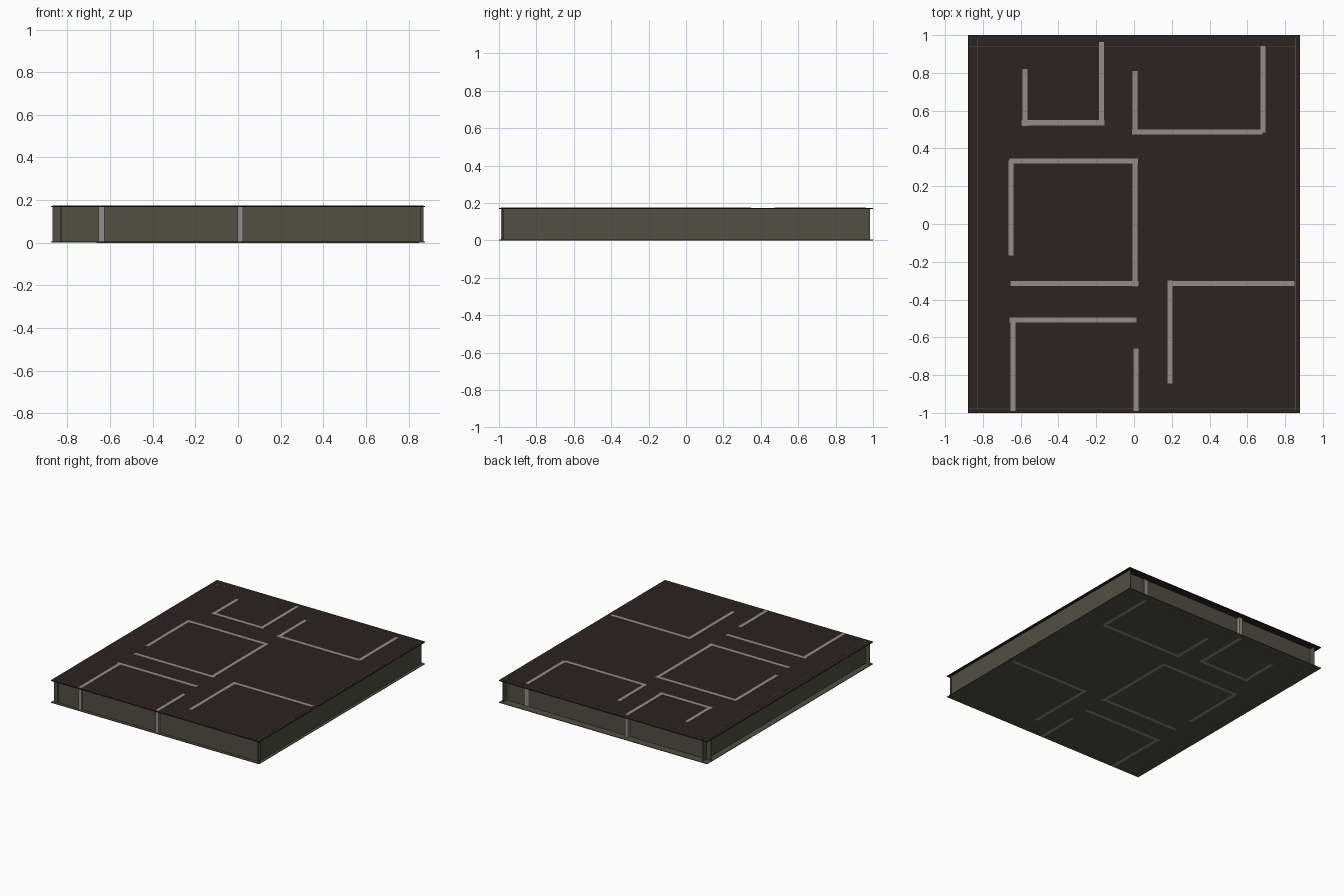
import bpy
import bmesh

if "Cube" in bpy.data.objects:
    bpy.data.objects.remove(bpy.data.objects["Cube"])


def material(name, rgb):
    m = bpy.data.materials.new(name)
    m.diffuse_color = (*rgb, 1.0)
    m.use_nodes = True
    m.node_tree.nodes["Principled BSDF"].inputs["Base Color"].default_value = m.diffuse_color
    return m


GREY = material("partition grey", (0.29, 0.27, 0.255))
OLIVE = material("olive wall", (0.08, 0.08, 0.058))
BROWN = material("dark brown", (0.026, 0.016, 0.016))


def box(name, x0, x1, y0, y1, z0, z1, mat):
    """Axis-aligned box given by its limits."""
    mesh = bpy.data.meshes.new(name)
    bm = bmesh.new()
    bmesh.ops.create_cube(bm, size=1.0)
    for v in bm.verts:
        v.co.x = x1 if v.co.x > 0 else x0
        v.co.y = y1 if v.co.y > 0 else y0
        v.co.z = z1 if v.co.z > 0 else z0
    bm.to_mesh(mesh)
    bm.free()
    mesh.materials.append(mat)
    obj = bpy.data.objects.new(name, mesh)
    bpy.context.collection.objects.link(obj)
    return obj


W, L, H = 0.878, 1.0, 0.175   # half width, half length, height
T = 0.0135                    # half thickness of the partitions

# Floor and top plates
box("floor_plate", -W, W, -L, L, 0.001, 0.005, OLIVE)
box("top_plate", -W, W, -L, L, 0.167, H - 0.002, BROWN)

# Thin outer walls, crossing each other near the corners
t = 0.002
box("front_wall", -0.87, 0.87, -0.975 - t, -0.975 + t, 0.0005, H - 0.001, OLIVE)
box("back_wall", -0.87, 0.855, 0.938 - t, 0.938 + t, 0.0005, H - 0.001, OLIVE)
box("left_wall", -0.83 - t, -0.83 + t, -0.985, 0.985, 0.0005, H - 0.001, OLIVE)
box("right_wall", 0.855 - t, 0.855 + t, -0.985, 0.985, 0.0005, H - 0.001, OLIVE)

# Partitions running along y: (x centre, y start, y end)
for i, (x, y0, y1) in enumerate([
    (-0.577, 0.52, 0.82), (-0.172, 0.523, 0.963),
    (0.005, 0.48, 0.81), (0.683, 0.485, 0.943),
    (-0.651, -0.167, 0.335), (0.005, -0.33, 0.345),
    (-0.640, -0.99, -0.51), (0.011, -0.99, -0.66),
    (0.190, -0.845, -0.30),
]):
    box(f"lengthwise_partition_{i + 1}", x - T, x + T, y0, y1, 0, H, GREY)

# Partitions running along x: (y centre, x start, x end)
for i, (y, x0, x1) in enumerate([
    (0.536, -0.595, -0.157), (0.488, -0.01, 0.68),
    (0.333, -0.66, 0.02), (-0.315, -0.653, 0.023),
    (-0.509, -0.66, 0.013), (-0.315, 0.177, 0.85),
]):
    box(f"cross_partition_{i + 1}", x0, x1, y - T, y + T, 0, H, GREY)
